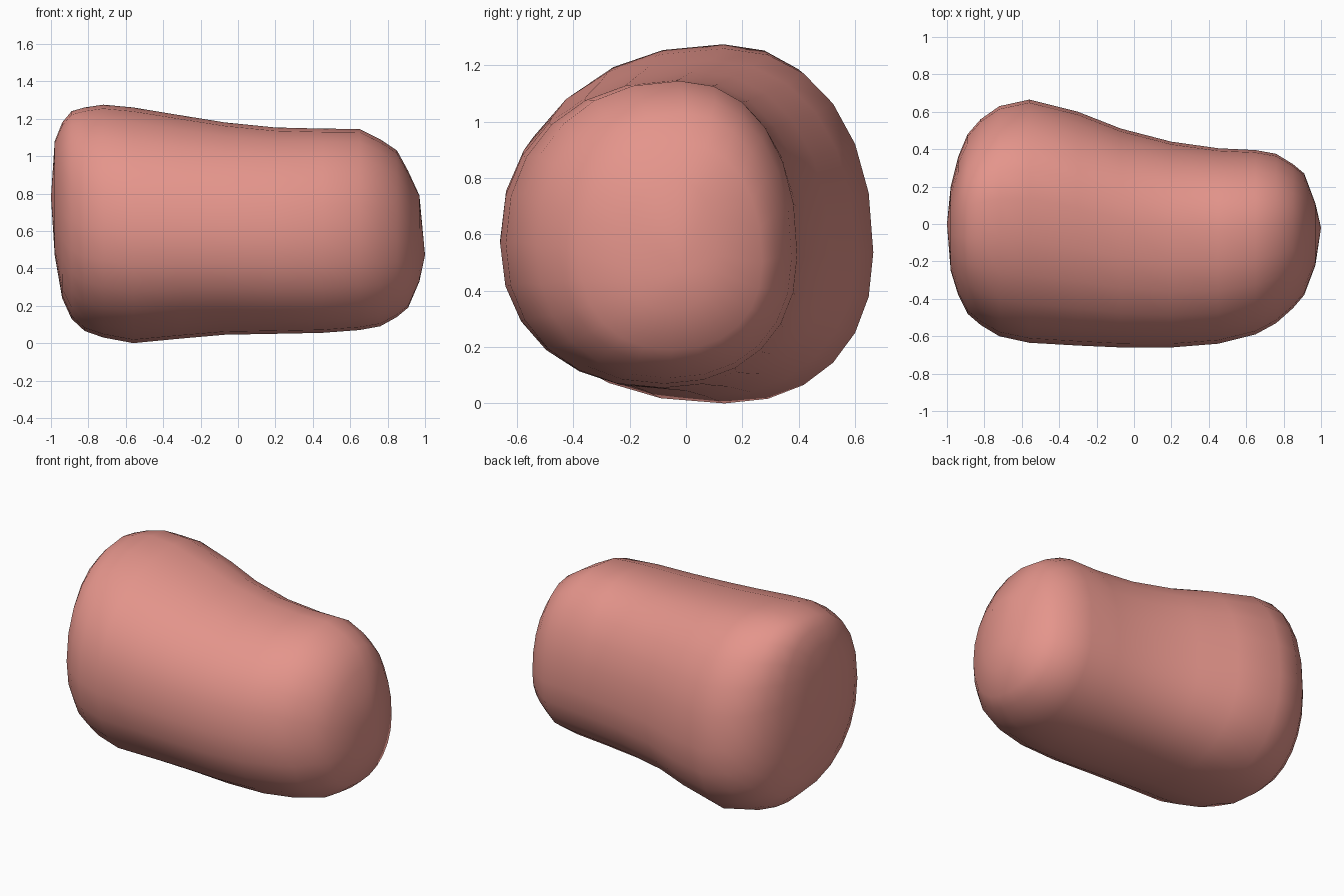
import bpy, bmesh, math

if "Cube" in bpy.data.objects:
    bpy.data.objects.remove(bpy.data.objects["Cube"])

# Stations along x: x, right y, left y, top z, bottom z
STATIONS = [
    (-0.98, 0.20, -0.25, 1.08, 0.47),
    (-0.94, 0.36, -0.38, 1.18, 0.24),
    (-0.89, 0.48, -0.48, 1.24, 0.13),
    (-0.82, 0.56, -0.54, 1.26, 0.065),
    (-0.72, 0.63, -0.60, 1.275, 0.03),
    (-0.56, 0.665, -0.635, 1.26, 0.0),
    (-0.30, 0.60, -0.65, 1.217, 0.025),
    (-0.07, 0.51, -0.66, 1.18, 0.045),
    (0.20, 0.44, -0.66, 1.153, 0.05),
    (0.45, 0.405, -0.64, 1.147, 0.055),
    (0.65, 0.395, -0.59, 1.145, 0.07),
    (0.76, 0.375, -0.53, 1.09, 0.09),
    (0.85, 0.32, -0.45, 1.03, 0.14),
    (0.91, 0.27, -0.38, 0.92, 0.19),
    (0.97, 0.11, -0.22, 0.79, 0.33),
]
SIDES, POWER = 24, 2 / 2.2


def section(bm, x, yr, yl, zt, zb):
    """Lopsided rounded outline touching the four given limits."""
    t = (x + 1) / 2
    top_y = yl + (yr - yl) * (0.60 - 0.03 * t)
    low_y = yl + (yr - yl) * (0.62 - 0.12 * t)
    right_z = zb + (zt - zb) * 0.425
    left_z = zb + (zt - zb) * 0.47
    ring = []
    for i in range(SIDES):
        a = 2 * math.pi * i / SIDES
        c, s = math.cos(a), math.sin(a)
        y0, z1 = (top_y, zt) if s >= 0 else (low_y, zb)
        z0, y1 = (right_z, yr) if c >= 0 else (left_z, yl)
        u, v = abs(c) ** POWER, abs(s) ** POWER
        ring.append(bm.verts.new((x, y0 + (y1 - y0) * u, z0 + (z1 - z0) * v)))
    return ring


# Body lofted through the sections, closed with a shallow dome at each end
bm = bmesh.new()
rings = [section(bm, *st) for st in STATIONS]
poles = [bm.verts.new((-1, 0, 0.78)), bm.verts.new((1, -0.02, 0.47))]
for i in range(SIDES):
    j = (i + 1) % SIDES
    for a, b in zip(rings, rings[1:]):
        bm.faces.new((a[i], a[j], b[j], b[i]))
    bm.faces.new((poles[0], rings[0][j], rings[0][i]))
    bm.faces.new((poles[1], rings[-1][i], rings[-1][j]))
bmesh.ops.recalc_face_normals(bm, faces=bm.faces[:])
for f in bm.faces:
    f.smooth = True

mesh = bpy.data.meshes.new("rounded_body")
bm.to_mesh(mesh)
bm.free()
body = bpy.data.objects.new("rounded_body", mesh)
bpy.context.collection.objects.link(body)

# Salmon pink colour
pink = bpy.data.materials.new("salmon_pink")
pink.diffuse_color = (0.78, 0.30, 0.26, 1)
pink.use_nodes = True
pink.node_tree.nodes["Principled BSDF"].inputs["Base Color"].default_value = pink.diffuse_color
mesh.materials.append(pink)
